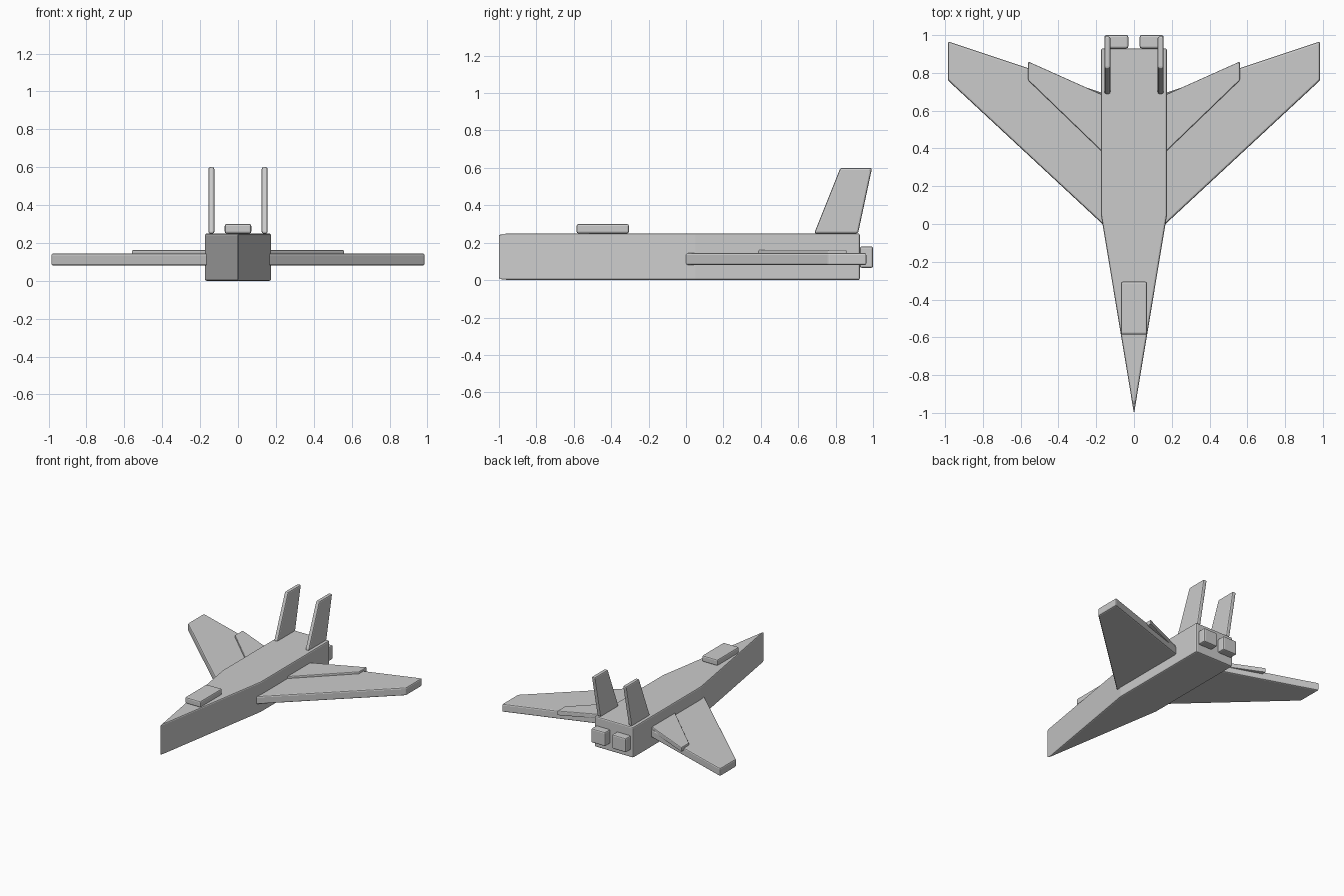
import bpy, bmesh
from mathutils import Vector

if "Cube" in bpy.data.objects:
    bpy.data.objects.remove(bpy.data.objects["Cube"])


def prism(name, points, lo, hi, axis="z", bevel=0.01):
    """Extrude a flat outline between lo and hi; axis z uses (x, y), axis x uses (y, z)."""
    def place(p, h):
        return Vector((p[0], p[1], h)) if axis == "z" else Vector((h, p[0], p[1]))
    bm = bmesh.new()
    face = bm.faces.new([bm.verts.new(place(p, lo)) for p in points])
    out = bmesh.ops.extrude_face_region(bm, geom=[face])
    moved = [g for g in out["geom"] if isinstance(g, bmesh.types.BMVert)]
    shift = place((0, 0), hi - lo)
    bmesh.ops.translate(bm, verts=moved, vec=shift)
    bmesh.ops.recalc_face_normals(bm, faces=bm.faces)
    mesh = bpy.data.meshes.new(name)
    bm.to_mesh(mesh)
    bm.free()
    ob = bpy.data.objects.new(name, mesh)
    bpy.context.collection.objects.link(ob)
    mod = ob.modifiers.new("soft_edges", "BEVEL")
    mod.width = bevel
    mod.segments = 2
    mod.limit_method = "ANGLE"
    return ob


def rect(x0, x1, y0, y1):
    return [(x0, y0), (x1, y0), (x1, y1), (x0, y1)]


def mirrored(name, points, lo, hi, axis="z", bevel=0.01):
    """Right-hand part plus its copy across x = 0."""
    prism("right_" + name, points, lo, hi, axis, bevel)
    if axis == "z":
        prism("left_" + name, [(-x, y) for x, y in points], lo, hi, axis, bevel)
    else:
        prism("left_" + name, points, -hi, -lo, axis, bevel)


# Wedge-nosed fuselage
prism("fuselage", [(0, -1.005), (0.175, 0.05), (0.175, 0.93), (-0.175, 0.93),
                   (-0.175, 0.05)], 0, 0.25)

# Cockpit canopy
prism("canopy", rect(-0.07, 0.07, -0.585, -0.305), 0.25, 0.3)

# Swept main wings
mirrored("wing", [(0.14, -0.025), (0.985, 0.76), (0.985, 0.967), (0.14, 0.685)], 0.08, 0.145)

# Tailplanes lying just above the wings
mirrored("tailplane", [(0.14, 0.355), (0.56, 0.76), (0.56, 0.86), (0.14, 0.672)], 0.125, 0.162, bevel=0.006)

# Twin fins
mirrored("fin", [(0.685, 0.25), (0.92, 0.25), (0.995, 0.6), (0.825, 0.6)], 0.125, 0.157, "x")

# Engine nozzles
mirrored("nozzle", rect(0.03, 0.157, 0.93, 1.0), 0.065, 0.18)
